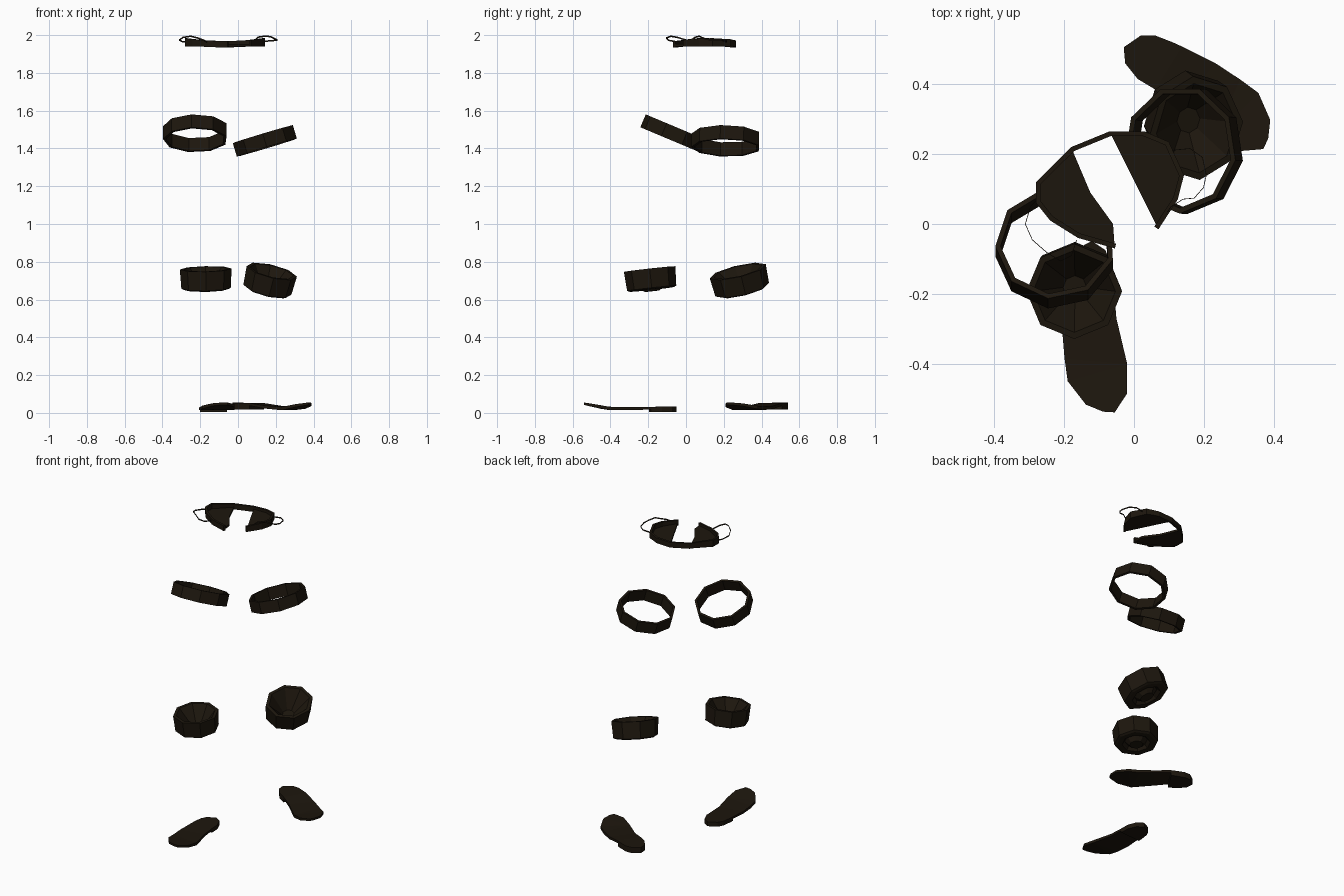
import bpy, bmesh
from math import sin, cos, radians, pi
from mathutils import Vector, Matrix

if "Cube" in bpy.data.objects:
    bpy.data.objects.remove(bpy.data.objects["Cube"])

mat = bpy.data.materials.new("dark_leather")
mat.diffuse_color = (0.012, 0.008, 0.004, 1)
mat.use_nodes = True
mat.node_tree.nodes["Principled BSDF"].inputs["Base Color"].default_value = mat.diffuse_color


def make(name, verts, faces, matrix=Matrix()):
    me = bpy.data.meshes.new(name)
    me.from_pydata([tuple(matrix @ Vector(v)) for v in verts], [], faces)
    bm = bmesh.new()
    bm.from_mesh(me)
    # big bent polygons are triangulated
    bmesh.ops.triangulate(bm, faces=[f for f in bm.faces if len(f.verts) > 4])
    bmesh.ops.recalc_face_normals(bm, faces=bm.faces)
    bm.to_mesh(me)
    bm.free()
    me.materials.append(mat)
    ob = bpy.data.objects.new(name, me)
    bpy.context.collection.objects.link(ob)
    return ob


def lathe(name, profile, sides, centre, normal, phase=0, loop=False, sx=1, sy=1):
    """Low-poly turned shape whose axis is tilted to a given normal."""
    n = len(profile)
    verts = [(r * sx * cos(phase + 2 * pi * k / sides),
              r * sy * sin(phase + 2 * pi * k / sides), z)
             for k in range(sides) for r, z in profile]
    faces = []
    for k in range(sides):
        a, b = k * n, (k + 1) % sides * n
        for i in range(n if loop else n - 1):
            j = (i + 1) % n
            faces.append((a + i, b + i, b + j, a + j))
    if not loop:
        faces.append([k * n for k in range(sides)])
        faces.append([k * n + n - 1 for k in range(sides)])
    rot = Vector((0, 0, 1)).rotation_difference(Vector(normal).normalized())
    return make(name, verts, faces, Matrix.Translation(centre) @ rot.to_matrix().to_4x4())


def slab(name, outline, bottom, top, matrix=Matrix()):
    """Outline in plan with bottom and top heights given as functions of x."""
    n = len(outline)
    verts = [(x, y, bottom(x)) for x, y in outline] + [(x, y, top(x)) for x, y in outline]
    faces = [(i, (i + 1) % n, n + (i + 1) % n, n + i) for i in range(n)]
    faces += [list(range(n)), list(range(n, 2 * n))]
    return make(name, verts, faces, matrix)


def ribbon(name, pts, height, thick):
    """Upright strip following a path."""
    pts = [Vector(p) for p in pts]
    verts, faces = [], []
    for i, p in enumerate(pts):
        d = pts[min(i + 1, len(pts) - 1)] - pts[max(i - 1, 0)]
        side = Vector((d.y, -d.x, 0)).normalized() * thick
        up = Vector((0, 0, height))
        verts += [p, p + side, p + side + up, p + up]
    for i in range(len(pts) - 1):
        for j in range(4):
            a, b = i * 4 + j, i * 4 + (j + 1) % 4
            faces.append((a, b, b + 4, a + 4))
    e = len(verts) - 4
    faces += [(0, 1, 2, 3), (e, e + 1, e + 2, e + 3)]
    return make(name, verts, faces)


def lerp(table):
    def f(x):
        for (x0, z0), (x1, z1) in zip(table, table[1:]):
            if x <= x1:
                return z0 + (z1 - z0) * max(0, (x - x0) / (x1 - x0))
        return table[-1][1]
    return f


# soles: heel at the origin, toe along +x, outer side +y
outer = [(0.1, 0.086), (0.13, 0.09), (0.235, 0.1), (0.32, 0.098), (0.385, 0.093), (0.455, 0.045),
         (0.478, -0.003), (0.482, -0.036)]
inner = [(0.43, -0.075), (0.346, -0.08), (0.214, -0.057), (0.13, -0.055)]
heel = [(0.071, -0.056), (0.017, -0.037), (-0.011, 0), (0.013, 0.055), (0.047, 0.076)]


def shoe(side, heel_pos, toe_dir, flip, lift):
    u = Vector(toe_dir).normalized()
    v = Vector((-u.y, u.x)) * flip
    m = Matrix(((u.x, v.x, 0, heel_pos[0]), (u.y, v.y, 0, heel_pos[1]),
                (0, 0, 1, 0), (0, 0, 0, 1)))
    top = lerp([(0, 0.034 + lift), (0.13, 0.032 + lift), (0.25, 0.029 + lift * 0.3),
                (0.35, 0.032), (0.48, 0.055)])
    low = lerp([(0, 0.02 + lift), (0.13, 0.018 + lift), (0.25, 0.014 + lift * 0.2),
                (0.35, 0.014), (0.48, 0.042)])
    slab(side + "_sole", outer[1:] + inner + heel + outer[:1], low, top, m)
    slab(side + "_heel", [outer[1], inner[-1]] + heel + outer[:1],
         lambda x: 0.005 + lift * 0.6, lambda x: 0.02 + lift, m)


shoe("front", (-0.12, -0.06), (0.06, -1), -1, 0)
shoe("rear", (-0.02, 0.5), (0.85, -0.53), 1, 0.02)

# knee cups: octagonal wall, funnel inside, recessed underside
cup = [(0.034, -0.05), (0.118, 0.052), (0.137, 0.052), (0.131, -0.05), (0.118, -0.057),
       (0.085, -0.057), (0.068, -0.035), (0.04, -0.066)]
lathe("front_knee_cup", cup, 8, (-0.17, -0.187, 0.71), (-0.02, -0.11, 1))
lathe("rear_knee_cup", cup, 8, (0.167, 0.286, 0.7), (0.24, -0.24, 1), phase=0.1, sy=1.12)

# arm bands: thin nine-sided hoops
band = [(0.157, -0.037), (0.172, -0.037), (0.172, 0.037), (0.157, 0.037)]
lathe("left_band", band, 9, (-0.225, -0.07, 1.48), (0, 0.42, 1), radians(183), True)
lathe("right_band", band, 9, (0.142, 0.213, 1.44), (-0.3, 0.02, 1), radians(-10), True,
      sx=0.98, sy=1.07)

# headpiece: two plates joined by a rim that is open in front
rim = [(-0.055, -0.07), (-0.16, -0.04), (-0.24, 0.01), (-0.28, 0.06), (-0.28, 0.12),
       (-0.18, 0.22), (-0.07, 0.265), (0.03, 0.265), (0.10, 0.235), (0.143, 0.14),
       (0.125, 0.07), (0.07, -0.015)]
ribbon("headpiece_rim", [(x, y, 1.934 + 0.35 * (x + 0.07) ** 2) for x, y in rim], 0.034, 0.014)
slab("left_head_plate", rim[:6] + [(-0.125, 0.09), (-0.06, 0.0)],
     lambda x: 1.94, lambda x: 1.953)
slab("right_head_plate", rim[6:], lambda x: 1.94, lambda x: 1.953)

# thin ear loops
loops = {
    "left_ear_loop": [(-0.275, 0.07, 1.96), (-0.295, 0.05, 1.962), (-0.31, 0.0, 1.97),
                      (-0.29, -0.045, 1.984), (-0.25, -0.08, 1.99), (-0.21, -0.105, 1.98),
                      (-0.18, -0.09, 1.968), (-0.165, -0.045, 1.96)],
    "right_ear_loop": [(0.085, 0.02, 1.965), (0.105, 0.05, 1.985), (0.14, 0.072, 1.99),
                       (0.172, 0.075, 1.988), (0.198, 0.105, 1.975), (0.206, 0.14, 1.97),
                       (0.195, 0.19, 1.968), (0.16, 0.215, 1.965), (0.11, 0.21, 1.96)],
}
for name, pts in loops.items():
    ribbon(name, pts, 0.008, 0.002)
